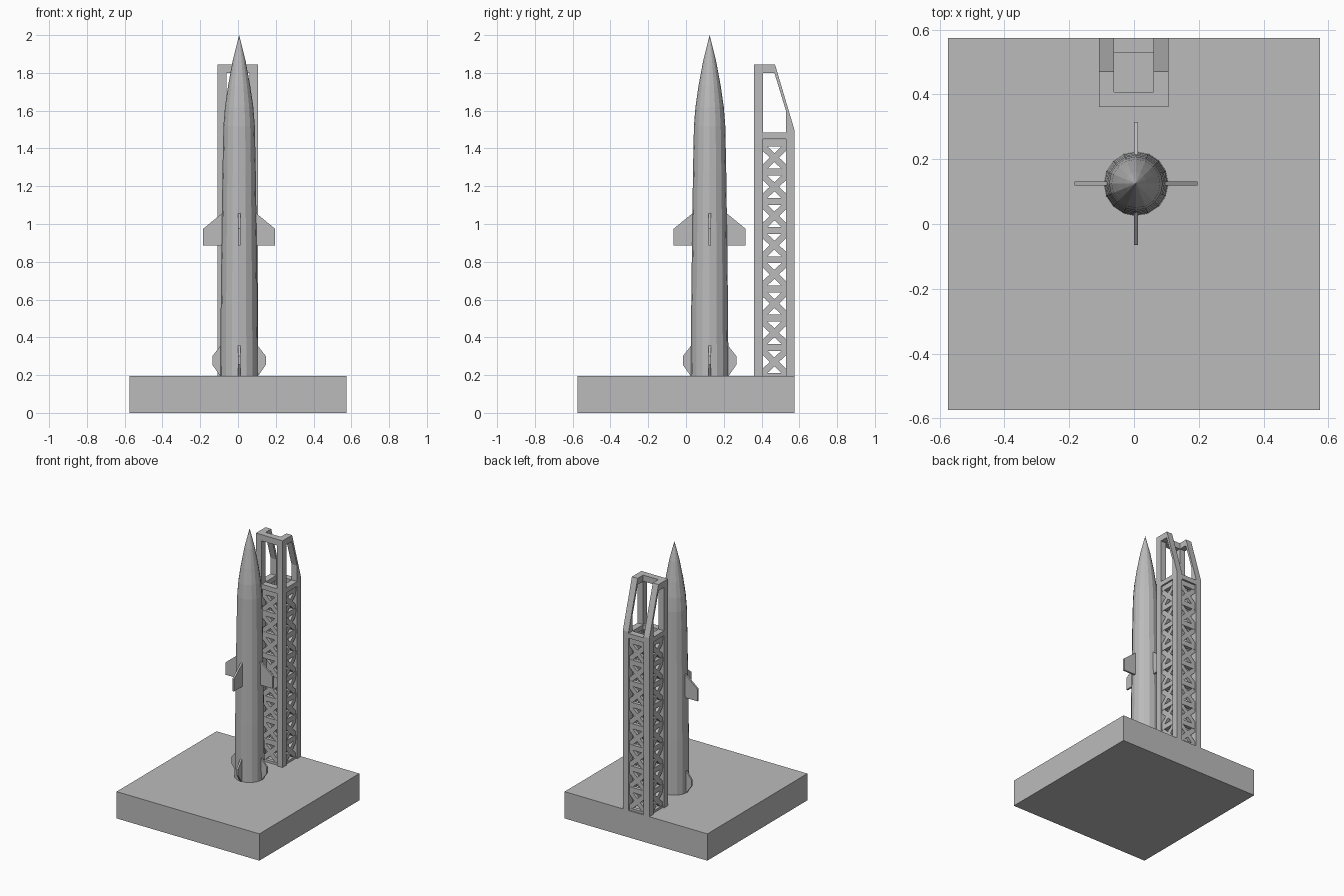
import bpy, bmesh, math
from mathutils import Matrix, Vector

cube = bpy.data.objects.get("Cube")
if cube:
    bpy.data.objects.remove(cube, do_unlink=True)

grey = bpy.data.materials.new("plain_grey")
grey.use_nodes = True
grey.diffuse_color = (0.5, 0.5, 0.5, 1)
grey.node_tree.nodes["Principled BSDF"].inputs["Base Color"].default_value = (0.5, 0.5, 0.5, 1)

DECK = 0.195
ROCKET = Vector((0.006, 0.125, 0))
TOWER = Vector((-0.001, 0.468, 0))
HALF, LEG = 0.107, 0.046          # tower half width, leg thickness
INNER = HALF - LEG                # half width of the opening between legs


def finish(name, bm):
    bmesh.ops.recalc_face_normals(bm, faces=bm.faces)
    mesh = bpy.data.meshes.new(name)
    bm.to_mesh(mesh)
    bm.free()
    mesh.materials.append(grey)
    obj = bpy.data.objects.new(name, mesh)
    bpy.context.collection.objects.link(obj)
    return obj


def add_box(bm, center, size, turn=Matrix()):
    scale = Matrix.Diagonal((*size, 1))
    bmesh.ops.create_cube(bm, size=1, matrix=Matrix.Translation(center) @ turn @ scale)


def add_plate(bm, outline, x, thickness, matrix=Matrix()):
    """Extrude a (y, z) outline along x, centred on x."""
    rings = [[bm.verts.new(matrix @ Vector((x + s * thickness / 2, y, z))) for y, z in outline]
             for s in (-1, 1)]
    bm.faces.new(rings[0])
    bm.faces.new(rings[1][::-1])
    for i in range(len(outline)):
        j = (i + 1) % len(outline)
        bm.faces.new((rings[0][i], rings[0][j], rings[1][j], rings[1][i]))


# Launch pad
bm = bmesh.new()
add_box(bm, (0, 0, DECK / 2), (1.15, 1.15, DECK))
finish("launch_pad", bm)

# Rocket body: revolved profile with a pointed nose
profile = [(0.1, DECK), (0.097, 0.6), (0.092, 1.0), (0.088, 1.28), (0.083, 1.52),
           (0.075, 1.62), (0.059, 1.73), (0.034, 1.865)]
SIDES = 16
bm = bmesh.new()
rings = [[bm.verts.new(ROCKET + Vector((r * math.cos(a), r * math.sin(a), z)))
          for a in (math.tau * i / SIDES for i in range(SIDES))] for r, z in profile]
tip = bm.verts.new(ROCKET + Vector((0, 0, 2)))
bm.faces.new(rings[0][::-1])
for i in range(SIDES):
    j = (i + 1) % SIDES
    for low, high in zip(rings, rings[1:]):
        bm.faces.new((low[i], low[j], high[j], high[i]))
    bm.faces.new((rings[-1][i], rings[-1][j], tip))
finish("rocket_body", bm)

# Fins: four around the middle and four at the tail
fins = {
    "middle_fins": [(0.05, 0.886), (0.19, 0.886), (0.19, 0.975), (0.09, 1.057), (0.05, 1.057)],
    "tail_fins": [(0.05, DECK), (0.1, DECK), (0.142, 0.255), (0.142, 0.3), (0.095, 0.36),
                  (0.05, 0.36)],
}
for name, outline in fins.items():
    bm = bmesh.new()
    for k in range(4):
        place = Matrix.Translation(ROCKET) @ Matrix.Rotation(k * math.pi / 2, 4, "Z")
        add_plate(bm, outline, 0, 0.013, place)
    finish(name, bm)

# Tower frame: each side is one bent profile of legs, sloped strut and top beam
TOP, SHOULDER = 1.845, 1.495
frame = Matrix.Translation(TOWER)
bm = bmesh.new()
for side in (-1, 1):
    x = side * (HALF - LEG / 2)
    add_plate(bm, [(-HALF, DECK), (-INNER, DECK), (-INNER, 1.8), (0, 1.8), (0.003, TOP),
                   (-HALF, TOP)], x, LEG, frame)
    add_plate(bm, [(INNER, DECK), (HALF, DECK), (HALF, SHOULDER), (0.003, TOP),
                   (0, 1.8), (INNER, 1.6)], x, LEG, frame)
add_box(bm, TOWER + Vector((0, -HALF + LEG / 2, 1.8225)), (2 * INNER, LEG, 0.045))
finish("tower_frame", bm)

# Ring beam under the tower head
bm = bmesh.new()
for k in range(4):
    spin = Matrix.Rotation(k * math.pi / 2, 4, "Z")
    spot = spin @ Vector((0, -HALF + LEG / 2, 1.467))
    add_box(bm, TOWER + spot, (2 * INNER, LEG, 0.035), spin)
finish("tower_ring", bm)

# Cross bracing on all four tower faces
PANELS, PITCH, OPEN, BAR = 8, 0.1545, 0.117, 0.037
bm = bmesh.new()
for k in range(4):
    spin = Matrix.Rotation(k * math.pi / 2, 4, "Z")
    for p in range(PANELS):
        z = 0.27 + p * PITCH
        bar = spin @ Vector((0, -HALF + LEG / 2, z + PITCH / 2))
        add_box(bm, TOWER + bar, (2 * INNER, 0.026, BAR), spin)
        mid = spin @ Vector((0, -HALF + LEG / 2, z))
        angle = math.atan2(OPEN, 2 * INNER)
        for s in (-1, 1):
            lean = spin @ Matrix.Rotation(s * angle, 4, "Y")
            add_box(bm, TOWER + mid, (math.hypot(OPEN, 2 * INNER), 0.022, 0.034), lean)
    sill = spin @ Vector((0, -HALF + LEG / 2, DECK + 0.008))
    add_box(bm, TOWER + sill, (2 * INNER, 0.026, 0.016), spin)
finish("tower_bracing", bm)
